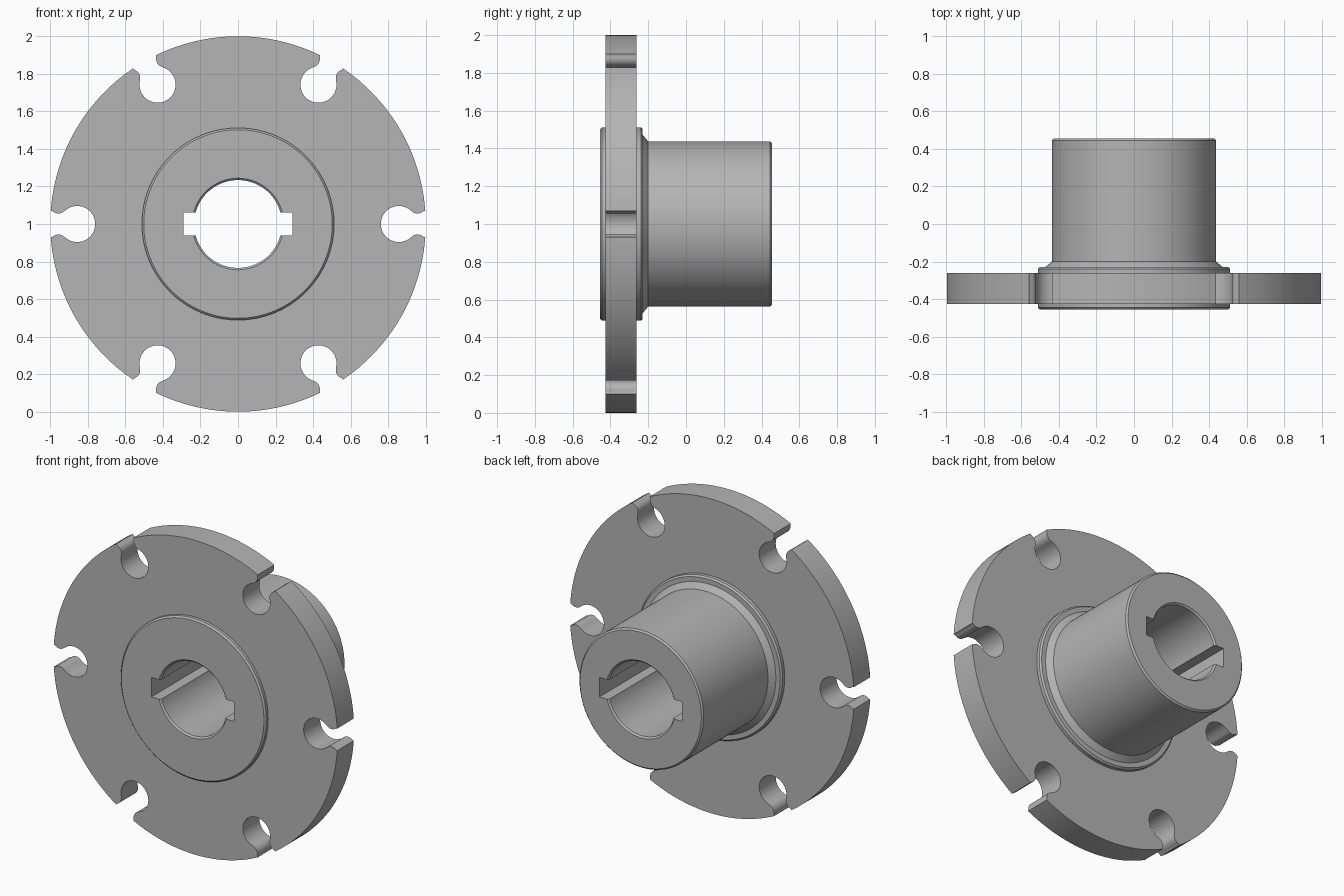
import bpy, bmesh
from math import sin, cos, pi, radians
from mathutils import Matrix, Vector

if "Cube" in bpy.data.objects:
    bpy.data.objects.remove(bpy.data.objects["Cube"])

steel = bpy.data.materials.new("plain grey steel")
steel.use_nodes = True
GREY = (0.46, 0.46, 0.46, 1)
steel.diffuse_color = GREY
steel.node_tree.nodes["Principled BSDF"].inputs["Base Color"].default_value = GREY

CENTRE = Vector((0, 0, 1))


def add_object(name, bm):
    bmesh.ops.recalc_face_normals(bm, faces=bm.faces)
    mesh = bpy.data.meshes.new(name)
    bm.to_mesh(mesh)
    bm.free()
    mesh.materials.append(steel)
    obj = bpy.data.objects.new(name, mesh)
    bpy.context.collection.objects.link(obj)
    return obj


def lathe(name, profile, steps=128):
    """Turn a closed (radius, y) profile around the y axis."""
    bm = bmesh.new()
    rings = []
    for i in range(steps):
        a = 2 * pi * i / steps
        rings.append([bm.verts.new((r * cos(a), y, 1 + r * sin(a))) for r, y in profile])
    n = len(profile)
    for i in range(steps):
        here, there = rings[i], rings[(i + 1) % steps]
        for j in range(n):
            k = (j + 1) % n
            bm.faces.new((here[j], here[k], there[k], there[j]))
    return add_object(name, bm)


def cut(target, cutter):
    cutter.hide_render = True
    mod = target.modifiers.new("cut", 'BOOLEAN')
    mod.operation = 'DIFFERENCE'
    mod.solver = 'EXACT'
    mod.object = cutter
    bpy.context.view_layer.objects.active = target
    bpy.ops.object.modifier_apply(modifier=mod.name)
    bpy.data.objects.remove(cutter)


def smooth(obj):
    bpy.ops.object.select_all(action='DESELECT')
    obj.select_set(True)
    bpy.context.view_layer.objects.active = obj
    bpy.ops.object.shade_smooth_by_angle(angle=radians(30))


def arc(cx, cy, r, start, end, steps):
    return [Vector((cx + r * cos(t), cy + r * sin(t)))
            for t in (radians(start + (end - start) * i / steps) for i in range(steps + 1))]


# Upper half of one slot: rim corner, rounded lip, then round pocket
lip_angle = 0.07
half = [Vector((cos(lip_angle), sin(lip_angle)))]
half += arc(0.957, 0.102, 0.046, -48, -134.5, 8)
half += arc(0.857, 0, 0.096, 45.5, 180, 18)[1:]
slot = [Vector((p.x, -p.y)) for p in half] + half[-2::-1]

# Flange outline: six slots joined by rim arcs
outline = []
for i in range(6):
    turn = Matrix.Rotation(i * pi / 3, 2)
    outline += [turn @ p for p in slot]
    sweep = pi / 3 - 2 * lip_angle
    outline += [turn @ Vector((cos(t), sin(t)))
                for t in (lip_angle + sweep * k / 24 for k in range(1, 24))]

bm = bmesh.new()
face = bm.faces.new([bm.verts.new((p.x, -0.427, 1 + p.y)) for p in outline])
grown = bmesh.ops.extrude_face_region(bm, geom=[face])
bmesh.ops.translate(bm, vec=(0, 0.166, 0),
                    verts=[v for v in grown["geom"] if isinstance(v, bmesh.types.BMVert)])
flange = add_object("slotted_flange", bm)

# Centre opening of the flange, hidden inside the hub collar
bm = bmesh.new()
bmesh.ops.create_cone(bm, cap_ends=True, segments=96, radius1=0.48, radius2=0.48, depth=1,
                      matrix=Matrix.Translation(CENTRE) @ Matrix.Rotation(pi / 2, 4, 'X'))
cut(flange, add_object("flange_cutter", bm))

# Hub: collar, chamfered neck, barrel and bore
BORE, COLLAR, BARREL, END, C = 0.234, 0.512, 0.437, 0.456, 0.01
hub = lathe("keyed_hub", [
    (BORE + C, -END), (COLLAR - C, -END), (COLLAR, -END + C),
    (COLLAR, -0.229 - C), (COLLAR - C, -0.229), (0.472, -0.229), (BARREL, -0.2),
    (BARREL, END - C), (BARREL - C, END), (BORE + C, END),
    (BORE, END - C), (BORE, -END + C)])

# Two opposite keyways along the bore
bm = bmesh.new()
bmesh.ops.create_cube(bm, size=1, matrix=Matrix.Translation(CENTRE) @ Matrix.Diagonal((0.58, 2, 0.124, 1)))
cut(hub, add_object("keyway_cutter", bm))

for part in (flange, hub):
    smooth(part)
